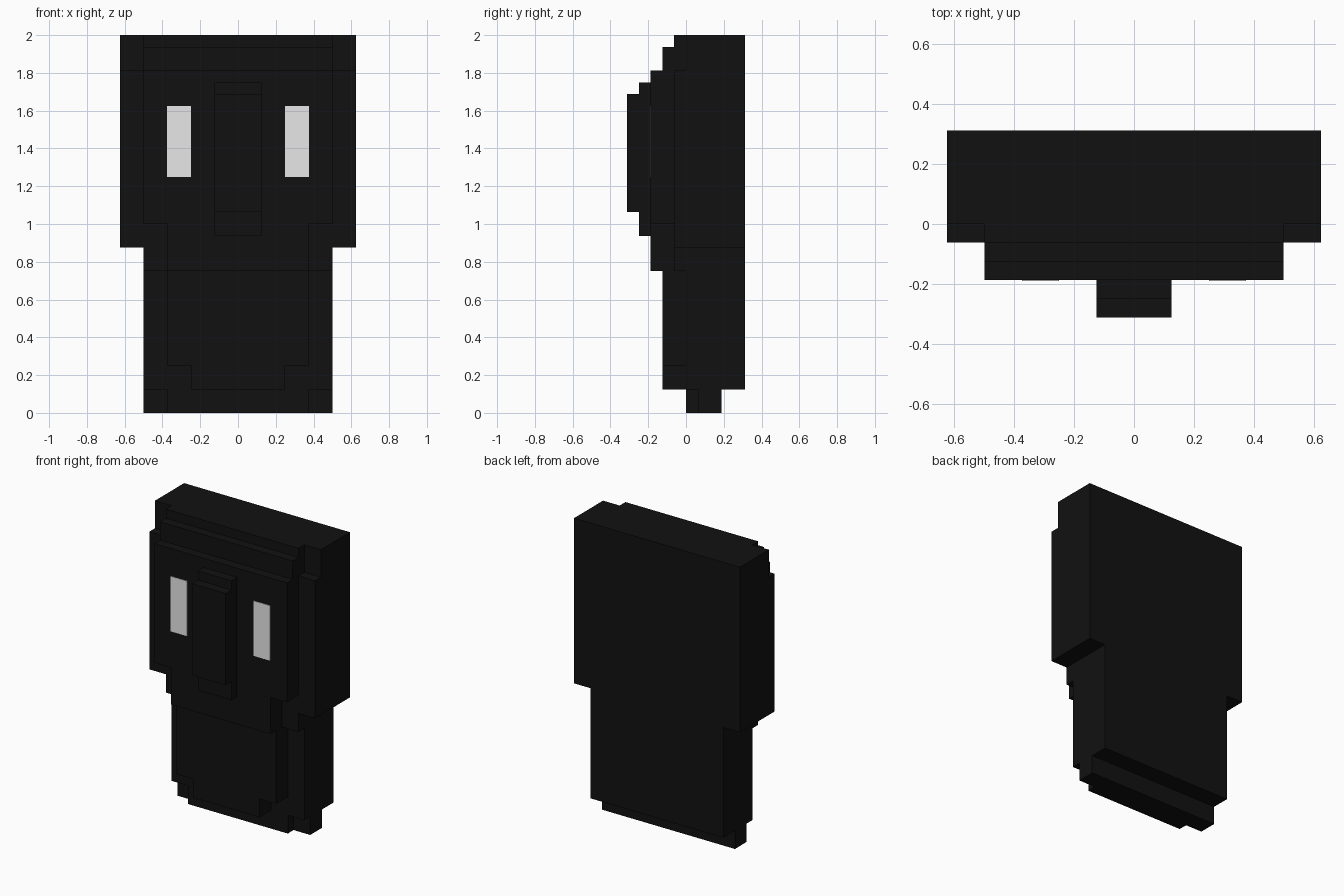
import bpy
import bmesh

cube = bpy.data.objects.get("Cube")
if cube:
    bpy.data.objects.remove(cube, do_unlink=True)

U = 1 / 16  # block size


def make_material(name, value):
    mat = bpy.data.materials.new(name)
    mat.use_nodes = True
    color = (value, value, value, 1)
    mat.diffuse_color = color
    mat.node_tree.nodes["Principled BSDF"].inputs["Base Color"].default_value = color
    return mat


black = make_material("black", 0.0056)
white = make_material("white", 1.0)


def box(name, x, y, z, mat=black):
    """Flat-faced box spanning the given ranges, measured in blocks."""
    bm = bmesh.new()
    bmesh.ops.create_cube(bm, size=1)
    for v in bm.verts:
        for i, (lo, hi) in enumerate((x, y, z)):
            v.co[i] = (lo if v.co[i] < 0 else hi) * U
    mesh = bpy.data.meshes.new(name)
    bm.to_mesh(mesh)
    bm.free()
    mesh.materials.append(mat)
    obj = bpy.data.objects.new(name, mesh)
    bpy.context.collection.objects.link(obj)
    return obj


# Centred parts: name, half width, y range, z range
parts = [
    # feet and body
    ("foot_base", 8, (1, 3), (0, 2)),
    ("foot_front", 6, (0, 1), (0, 2)),
    ("body", 8, (0, 5), (2, 14)),
    ("chest_plate", 6, (-2, 0), (4, 12)),
    ("chest_hem", 4, (-2, 0), (2, 4)),
    ("collar", 8, (-1, 0), (12, 14)),
    # head
    ("head", 10, (0, 5), (14, 32)),
    ("cheeks", 10, (-1, 0), (14, 29)),
    ("brow_top", 8, (-1, 0), (29, 32)),
    ("brow_step", 8, (-2, -1), (29, 31)),
    ("face", 8, (-3, -1), (16, 29)),
    ("jaw", 6, (-3, -1), (12, 16)),
    # nose
    ("nose_base", 2, (-4, -3), (15, 28)),
    ("nose_ridge", 2, (-5, -4), (17, 27)),
]
for name, half, y, z in parts:
    box(name, (-half, half), y, z)

# Eyes: thin plates on the face
for name, x in (("left_eye", (4, 6)), ("right_eye", (-6, -4))):
    box(name, x, (-3.06, -3), (20, 26), white)
